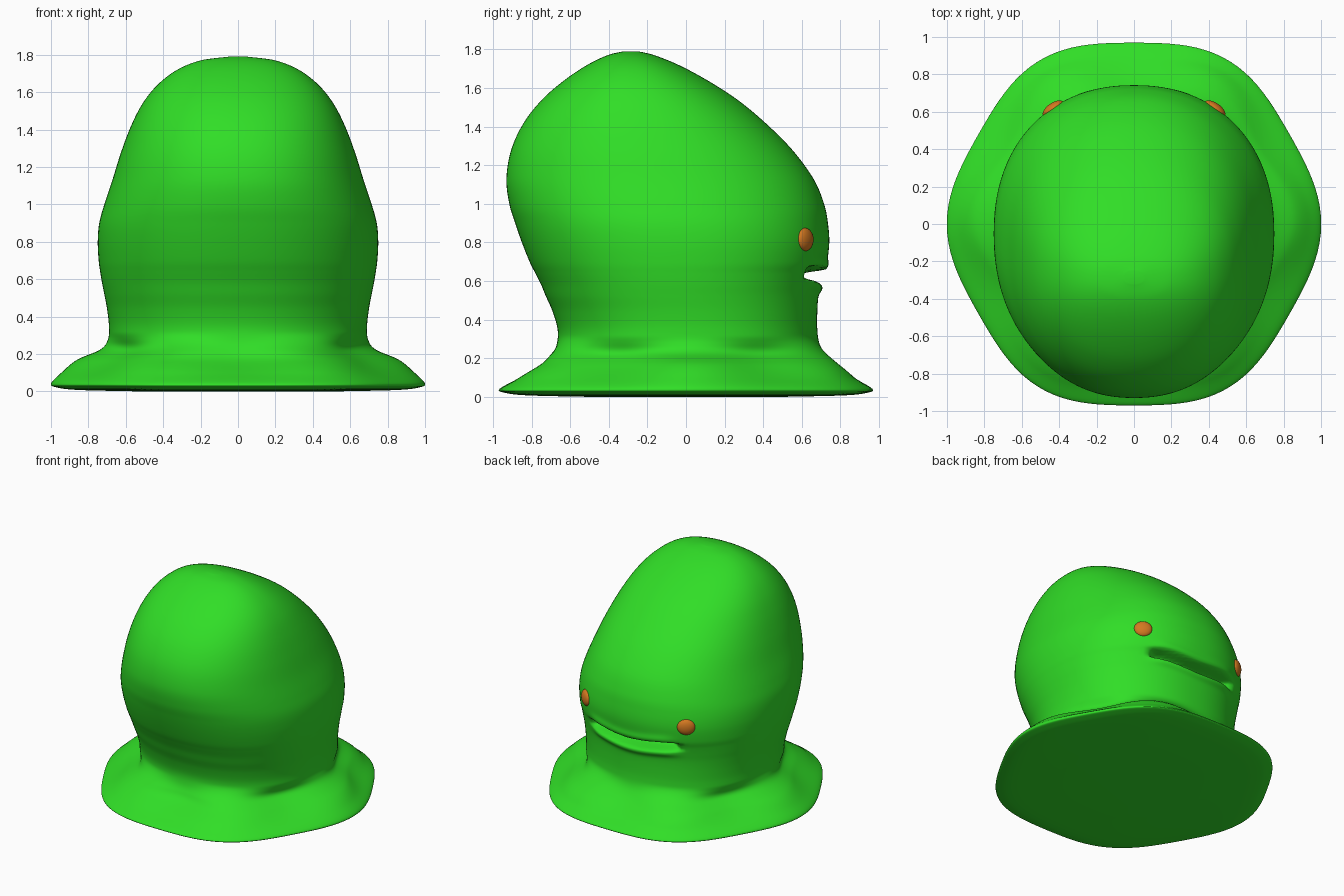
import bpy, bmesh, math
from mathutils import Vector

if "Cube" in bpy.data.objects:
    bpy.data.objects.remove(bpy.data.objects["Cube"])


def material(name, rgb):
    m = bpy.data.materials.new(name)
    m.diffuse_color = (*rgb, 1)
    m.use_nodes = True
    m.node_tree.nodes["Principled BSDF"].inputs["Base Color"].default_value = m.diffuse_color
    return m


green = material("slime green", (0.03, 0.73, 0.02))
orange = material("eye orange", (0.66, 0.19, 0.015))

# Profile stations: height, half width, rear y, face y
KEYS = [Vector(k) for k in (
    (0.000, 0.50, -0.48, 0.48), (0.008, 0.85, -0.82, 0.82),
    (0.022, 0.97, -0.94, 0.94), (0.042, 1.00, -0.965, 0.965),
    (0.10, 0.945, -0.86, 0.87), (0.17, 0.86, -0.735, 0.775),
    (0.225, 0.735, -0.69, 0.72), (0.28, 0.695, -0.668, 0.69),
    (0.35, 0.69, -0.665, 0.68), (0.44, 0.70, -0.69, 0.68),
    (0.52, 0.715, -0.725, 0.685), (0.58, 0.727, -0.75, 0.695),
    (0.64, 0.737, -0.78, 0.71), (0.70, 0.745, -0.81, 0.73),
    (0.80, 0.75, -0.85, 0.742), (0.90, 0.742, -0.885, 0.735),
    (1.00, 0.715, -0.915, 0.715), (1.13, 0.672, -0.93, 0.66),
    (1.28, 0.625, -0.905, 0.55), (1.42, 0.572, -0.84, 0.41),
    (1.54, 0.51, -0.745, 0.265), (1.64, 0.43, -0.63, 0.11),
    (1.72, 0.325, -0.51, -0.04), (1.77, 0.20, -0.405, -0.165),
    (1.79, 0.05, -0.32, -0.25))]
SEGS, SUB, POW = 128, 8, 2.2


def smooth(a, b, v):
    t = min(max((v - a) / (b - a), 0), 1)
    return t * t * (3 - 2 * t)


def station(i, t):
    """Catmull-Rom interpolation between profile stations."""
    p0, p1, p2, p3 = (KEYS[min(max(j, 0), len(KEYS) - 1)] for j in range(i - 1, i + 3))
    return 0.5 * (2 * p1 + (p2 - p0) * t + (2 * p0 - 5 * p1 + 4 * p2 - p3) * t * t
                  + (3 * p1 - p0 - 3 * p2 + p3) * t ** 3)


def ring_point(s, a):
    z, w, back, face = s
    c, depth = (back + face) / 2, (face - back) / 2
    skirt = 1 - smooth(0.18, 0.32, z)          # six soft lobes on the skirt
    m = (0.022 + 0.03 * smooth(0.04, 0.16, z)) * skirt
    p = 2 * skirt + POW * (1 - skirt)
    ca, sa = math.cos(a), math.sin(a)
    k = (abs(ca) ** p + abs(sa) ** p) ** (-1 / p) * (1 + m * math.cos(6 * a))
    x, y = w / (1 + m) * k * ca, c + depth / (1 - m) * k * sa
    if y > 0:                                  # mouth groove and lips
        across = 1 - smooth(0.27, 0.41, abs(x))
        zc = z + 0.012 * math.cos(x * 9) - 0.012
        cut = 0.11 * smooth(0.575, 0.61, zc) * (1 - smooth(0.638, 0.662, zc))
        lip = 0.015 * math.exp(-((zc - 0.56) / 0.025) ** 2)
        lip += 0.012 * math.exp(-((zc - 0.68) / 0.03) ** 2)
        y += across * (lip - cut)
    return x, y, max(z, 0)


# Body: rings lofted from the skirt to the crown
bm = bmesh.new()
stations = [station(i, j / SUB) for i in range(len(KEYS) - 1) for j in range(SUB)] + [KEYS[-1]]
rings = [[bm.verts.new(ring_point(s, 2 * math.pi * n / SEGS)) for n in range(SEGS)]
         for s in stations]
for lo, hi in zip(rings, rings[1:]):
    for n in range(SEGS):
        q = (n + 1) % SEGS
        bm.faces.new((lo[n], lo[q], hi[q], hi[n]))
bm.faces.new(rings[0][::-1])
bm.faces.new(rings[-1])
for f in bm.faces:
    f.smooth = True
mesh = bpy.data.meshes.new("body")
bm.to_mesh(mesh)
bm.free()
mesh.materials.append(green)
body = bpy.data.objects.new("body", mesh)
bpy.context.collection.objects.link(body)

# Eyes: flattened beads on the face side
for side, name in ((1, "right_eye"), (-1, "left_eye")):
    bpy.ops.mesh.primitive_uv_sphere_add(segments=32, ring_count=16,
                                         location=(side * 0.432, 0.615, 0.815))
    eye = bpy.context.object
    eye.name = name
    eye.scale = (0.065, 0.032, 0.06)
    eye.rotation_euler = (0, 0, -side * math.radians(35))
    bpy.ops.object.shade_smooth()
    eye.data.materials.append(orange)
